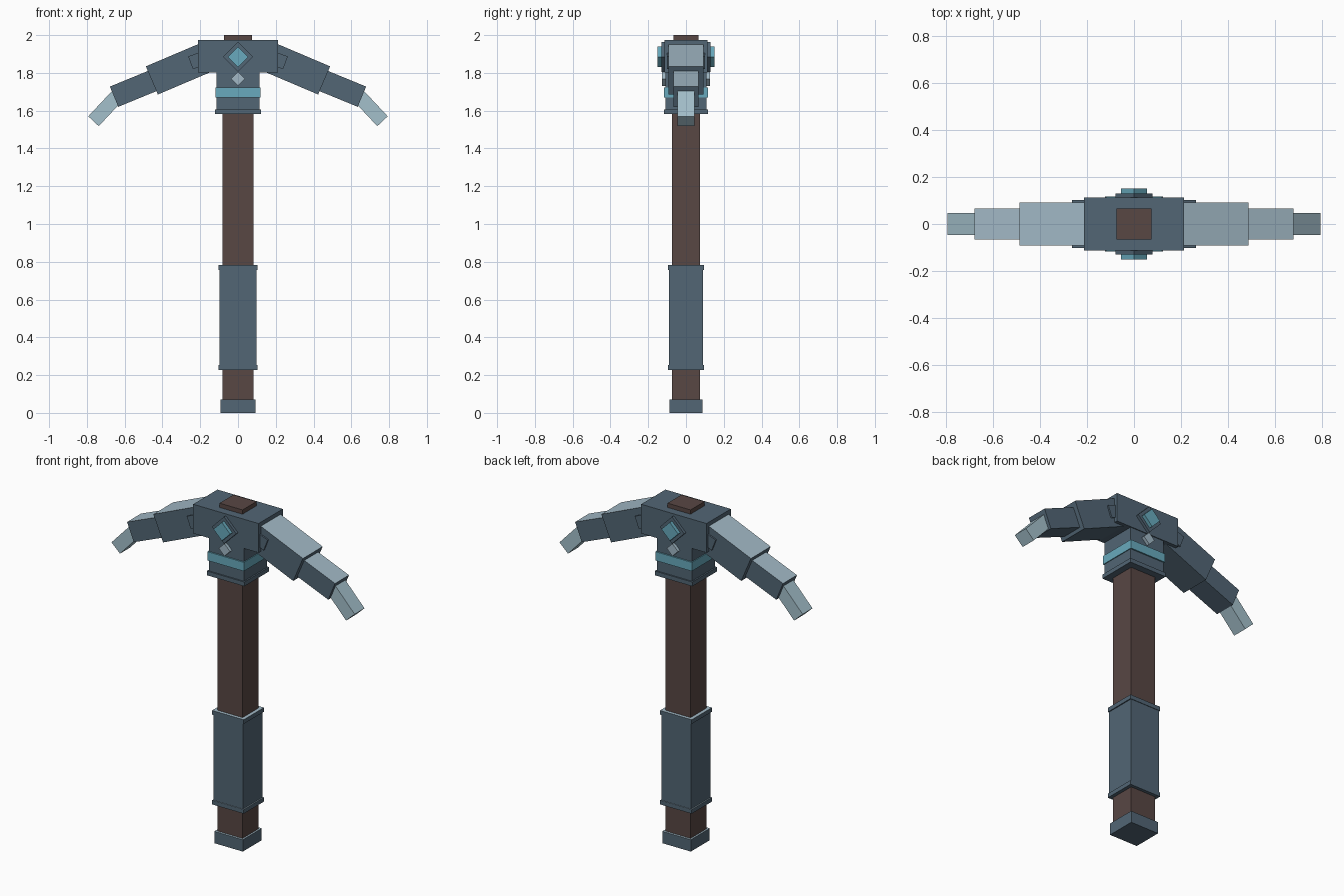
import bpy
import math
from mathutils import Matrix, Vector

cube = bpy.data.objects.get("Cube")
if cube:
    bpy.data.objects.remove(cube, do_unlink=True)


def material(name, hex_rgb):
    """Flat material from an sRGB hex string."""
    rgb = []
    for i in (0, 2, 4):
        c = int(hex_rgb[i:i + 2], 16) / 255
        rgb.append(c / 12.92 if c <= 0.04045 else ((c + 0.055) / 1.055) ** 2.4)
    mat = bpy.data.materials.new(name)
    mat.use_nodes = True
    mat.diffuse_color = (*rgb, 1)
    mat.node_tree.nodes["Principled BSDF"].inputs["Base Color"].default_value = (*rgb, 1)
    return mat


SLATE = material("slate_metal", "526675")
WOOD = material("dark_wood", "584744")
TEAL = material("teal_gem", "68AABD")
PALE = material("pale_steel", "A2B9C6")
TIP = material("bright_tip", "A4C0CB")


def box(name, center, size, mat, tilt=0.0, top=None):
    """Box turned about the y axis; its upper face may take a second colour."""
    bpy.ops.mesh.primitive_cube_add(size=1)
    obj = bpy.context.object
    obj.name = obj.data.name = name
    mesh = obj.data
    mesh.transform(Matrix.Diagonal((*size, 1)))
    mesh.materials.append(mat)
    if top:
        mesh.materials.append(top)
        for face in mesh.polygons:
            face.material_index = int(face.normal.z > 0.9)
    mesh.transform(Matrix.Rotation(tilt, 4, "Y"))
    obj.location = center
    return obj


def upright(name, width, depth, low, high, mat, top=None):
    return box(name, (0, 0, (low + high) / 2), (width, depth, high - low), mat, top=top)


def limb(name, start, end, thick, depth, mat, top=None):
    """Box running between two points of the xz plane."""
    a, b = Vector((start[0], 0, start[1])), Vector((end[0], 0, end[1]))
    d = b - a
    # Keep the local upper face pointing up on both sides
    tilt = -math.atan(d.z / d.x)
    return box(name, (a + b) / 2, (d.length, depth, thick), mat, tilt, top)


# Handle, pommel and grip
upright("handle", 0.165, 0.15, 0.03, 1.9, WOOD)
upright("handle_top", 0.15, 0.13, 1.9, 2.0, WOOD)
upright("pommel", 0.186, 0.176, 0.0, 0.07, SLATE, PALE)
upright("grip", 0.194, 0.182, 0.235, 0.775, SLATE)
upright("grip_lower_rim", 0.206, 0.188, 0.228, 0.253, SLATE, PALE)
upright("grip_upper_rim", 0.206, 0.188, 0.757, 0.782, SLATE, PALE)

# Collar and head block
upright("collar", 0.228, 0.216, 1.6, 1.82, SLATE)
upright("collar_rim", 0.245, 0.232, 1.582, 1.607, SLATE)
upright("collar_band", 0.238, 0.232, 1.67, 1.722, TEAL)
upright("head_block", 0.426, 0.226, 1.803, 1.975, SLATE)

# Curved arms, stepping down to the tips
for side, s in (("left", 1), ("right", -1)):
    limb(side + "_inner_arm", (s * 0.15, 1.89), (s * 0.456, 1.76), 0.162, 0.184, SLATE, PALE)
    limb(side + "_outer_arm", (s * 0.40, 1.779), (s * 0.656, 1.674), 0.116, 0.13, SLATE, PALE)
    limb(side + "_tip", (s * 0.63, 1.688), (s * 0.765, 1.544), 0.076, 0.092, TIP)
    limb(side + "_bracket", (s * 0.15, 1.892), (s * 0.251, 1.853), 0.072, 0.202, SLATE)

# Diamond ornaments showing on front and back
for name, z, width, depth, mat in (
        ("gem_setting", 1.885, 0.112, 0.26, SLATE),
        ("gem", 1.885, 0.077, 0.302, TEAL),
        ("small_stud", 1.768, 0.052, 0.254, PALE)):
    box(name, (0, 0, z), (width, depth, width), mat, math.radians(45))
